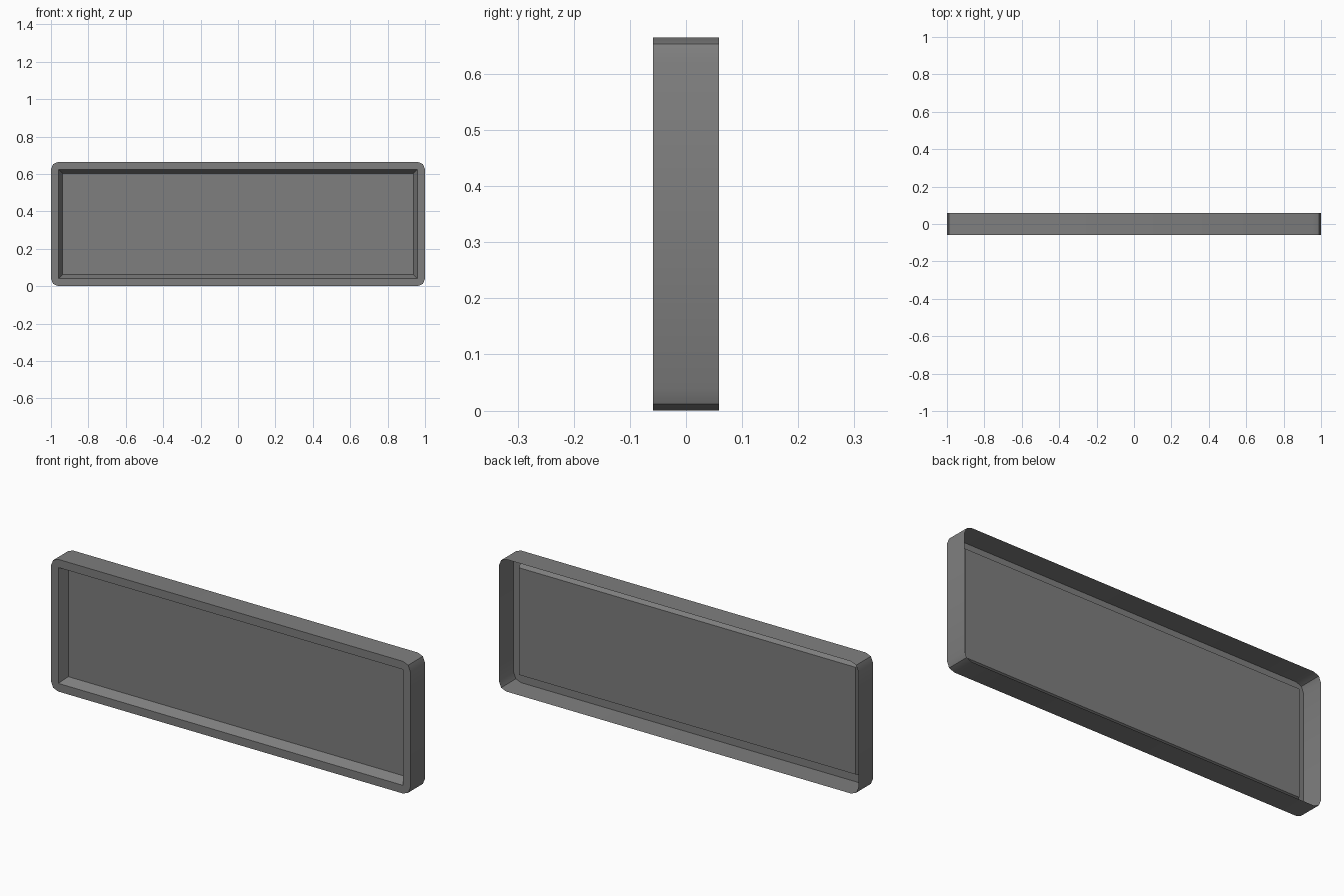
import bpy, bmesh, math

cube = bpy.data.objects.get("Cube")
if cube:
    bpy.data.objects.remove(cube, do_unlink=True)

HALF_W, HEIGHT, HALF_D = 1.0, 0.665, 0.0585
RADIUS, STEPS = 0.04, 2
RIM, PANEL_INSET, RECESS = 0.041, 0.063, 0.047

grey = bpy.data.materials.new("mid_grey")
grey.use_nodes = True
colour = (0.21, 0.21, 0.21, 1)
grey.diffuse_color = colour
grey.node_tree.nodes["Principled BSDF"].inputs["Base Color"].default_value = colour


def rectangle(inset):
    """Corners of the outline moved inwards, anticlockwise from bottom left."""
    x, low, high = HALF_W - inset, inset, HEIGHT - inset
    return [(-x, low), (x, low), (x, high), (-x, high)]


def rounded_outline():
    """Outer outline with each corner cut into a few facets."""
    points = []
    for i, (x, z) in enumerate(rectangle(RADIUS)):
        for s in range(STEPS + 1):
            a = math.pi + (i + s / STEPS) * math.pi / 2
            points.append((x + RADIUS * math.cos(a), z + RADIUS * math.sin(a)))
    return points


def ring(bm, outline, y):
    return [bm.verts.new((x, y, z)) for x, z in outline]


def bridge(bm, a, b):
    n = len(a)
    for i in range(n):
        j = (i + 1) % n
        bm.faces.new((a[i], a[j], b[j], b[i]))


bm = bmesh.new()
back = ring(bm, rounded_outline(), HALF_D)
front = ring(bm, rounded_outline(), -HALF_D)
opening = ring(bm, rectangle(RIM), -HALF_D)
panel = ring(bm, rectangle(PANEL_INSET), RECESS - HALF_D)

# Thin outer wall, open at the back
bridge(bm, back, front)

# Flat front rim: a fan at each corner and a strip along each side
n = STEPS + 1
for i in range(4):
    corner = front[i * n:(i + 1) * n]
    for a, b in zip(corner, corner[1:]):
        bm.faces.new((a, b, opening[i]))
    j = (i + 1) % 4
    bm.faces.new((corner[-1], front[j * n], opening[j], opening[i]))

# Sloped recess and the panel at its bottom
bridge(bm, opening, panel)
bm.faces.new(panel)
bm.normal_update()

mesh = bpy.data.meshes.new("tray_panel")
bm.to_mesh(mesh)
bm.free()
mesh.materials.append(grey)
tray = bpy.data.objects.new("tray_panel", mesh)
bpy.context.collection.objects.link(tray)

# Soft corner facets, sharp edges elsewhere
bpy.ops.object.select_all(action="DESELECT")
tray.select_set(True)
bpy.context.view_layer.objects.active = tray
bpy.ops.object.shade_smooth_by_angle(angle=math.radians(30))
